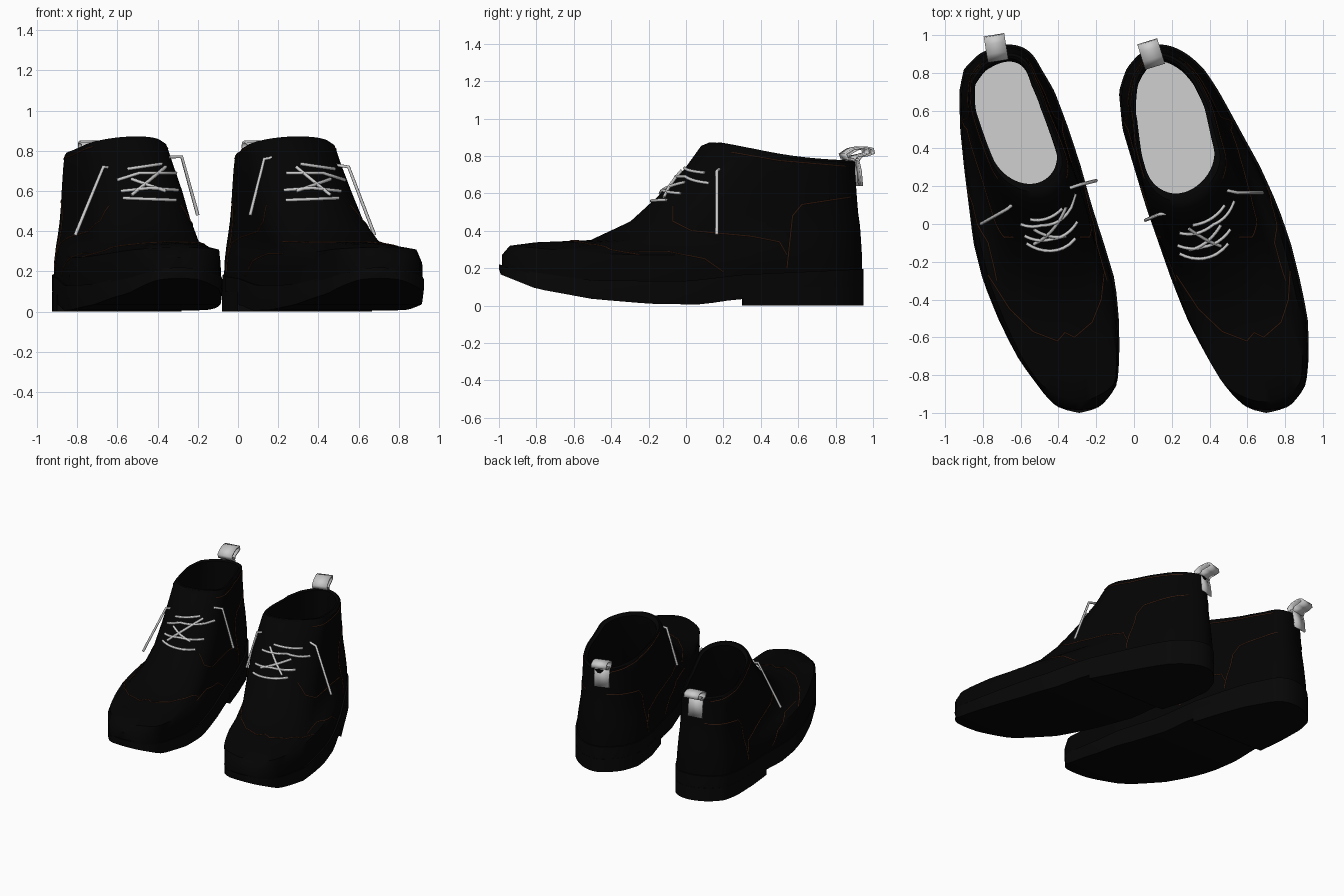
import bpy, bmesh, math
from mathutils import Vector
from mathutils.bvhtree import BVHTree

if "Cube" in bpy.data.objects:
    bpy.data.objects.remove(bpy.data.objects["Cube"])

N = 72
# plan outline: y, then left/right edge of the left shoe and of the right shoe
PLAN = [(-1.0, -.29, -.29, .70, .70), (-.95, -.42, -.17, .58, .83), (-.85, -.51, -.09, .48, .91),
        (-.7, -.62, -.078, .385, .925), (-.5, -.72, -.08, .28, .92), (-.3, -.80, -.10, .20, .88),
        (-.1, -.85, -.16, .13, .83), (.1, -.875, -.225, .06, .76), (.3, -.90, -.28, 0, .67),
        (.5, -.92, -.345, -.06, .56), (.7, -.925, -.42, -.08, .45), (.82, -.90, -.49, -.04, .37),
        (.9, -.82, -.54, .03, .28), (.95, -.66, -.66, .14, .14)]
# rings: front y, front z, back y, back z, sag, front width, back width, nose radius, lean
UPPER = [(-.985, .27, .94, .28, -.065, .97, .96, .05, 0),
         (-.94, .32, .935, .36, -.07, .91, .93, .12, .1), (-.8, .338, .93, .43, -.09, .77, .91, .3, .25),
         (-.5, .35, .92, .50, -.05, .68, .89, .4, .5), (-.28, .45, .915, .56, -.02, .67, .87, .35, .7),
         (-.12, .59, .91, .63, 0, .65, .86, .3, .85), (.02, .73, .905, .70, 0, .62, .85, .25, .95),
         (.11, .855, .905, .765, -.02, .58, .84, .22, 1), (.15, .872, .89, .775, -.02, .55, .80, .2, 1),
         (.19, .86, .875, .765, -.02, .50, .76, .17, 1), (.12, .5, .86, .45, 0, .52, .78, .2, .8),
         (0, .25, .87, .2, 0, .6, .8, .25, .5)]


def lerp(a, b, t):
    return a + (b - a) * t


def table(y, rows):
    y = min(max(y, rows[0][0]), rows[-1][0])
    for a, b in zip(rows, rows[1:]):
        if y <= b[0]:
            return a, b, (y - a[0]) / (b[0] - a[0])


def plan(y, i):
    """Centre and half width of shoe i at y; squares are blended so the ends stay round."""
    a, b, t = table(y, PLAN)
    l, r = 1 + 2 * i, 2 + 2 * i
    c = lerp(a[l] + a[r], b[l] + b[r], t) / 2
    return c, math.sqrt(lerp((a[r] - a[l]) ** 2, (b[r] - b[l]) ** 2, t)) / 2


def height(y, rows):
    a, b, t = table(y, rows)
    return lerp(a[1], b[1], t)


def ring(i, yf, zf, yb, zb, sag=0, kf=1, kb=1, nose=.02, lean=0, zfun=None):
    pts = []
    for j in range(N):
        t = 2 * math.pi * j / N
        s = (1 - math.cos(t)) / 2
        y = lerp(yf, yb, s)
        c, hw = plan(y + (.95 - yb), i)
        d = min(1, (y - yf) / nose)
        x = hw * lerp(kf, kb, s) * math.sqrt(max(0, 1 - (1 - d) ** 2))
        x = x if t < math.pi else -x
        c += (1, -1)[i] * .09 * lean * min(1, max(0, (.6 - y) / .6))
        z = zfun(y) if zfun else lerp(zf, zb, s) + sag * math.sin(math.pi * s)
        # the instep is turned with the shoe's own axis
        turn = lean * (1 - s) * ((.2, .42)[i] * x + (.025, -.015)[i])
        pts.append((c + x, y + turn, z))
    return pts


def mesh_object(name, bm, mat=None, smooth=True):
    bmesh.ops.recalc_face_normals(bm, faces=bm.faces)
    me = bpy.data.meshes.new(name)
    bm.to_mesh(me)
    bm.free()
    ob = bpy.data.objects.new(name, me)
    bpy.context.collection.objects.link(ob)
    if mat:
        me.materials.append(mat)
    if smooth:
        bpy.context.view_layer.objects.active = ob
        ob.select_set(True)
        bpy.ops.object.shade_smooth_by_angle(angle=math.radians(40))
        ob.select_set(False)
    return ob


def loft(name, rings, mat, caps=True):
    bm = bmesh.new()
    vs = [[bm.verts.new(p) for p in r] for r in rings]
    for a, b in zip(vs, vs[1:]):
        for j in range(N):
            k = (j + 1) % N
            bm.faces.new((a[j], a[k], b[k], b[j]))
    if caps:  # bridge left and right sides so bent caps stay clean
        for r in (vs[0], vs[-1]):
            bm.faces.new((r[0], r[1], r[-1]))
            for j in range(1, N // 2 - 1):
                bm.faces.new((r[j], r[j + 1], r[N - j - 1], r[N - j]))
            h = N // 2
            bm.faces.new((r[h - 1], r[h], r[h + 1]))
    return mesh_object(name, bm, mat)


def tubes(name, lines, radius, mat=None):
    cu = bpy.data.curves.new(name, 'CURVE')
    cu.dimensions = '3D'
    cu.bevel_depth = radius
    cu.bevel_resolution = 1
    cu.use_fill_caps = True
    for pts in lines:
        sp = cu.splines.new('POLY')
        sp.points.add(len(pts) - 1)
        for p, q in zip(sp.points, pts):
            p.co = (*q, 1)
    if mat:
        cu.materials.append(mat)
    bpy.context.collection.objects.link(bpy.data.objects.new(name, cu))


def project(bvh, pts, origin, axis, lift):
    """Densify a 2D line, then drop it onto the upper."""
    out = []
    for a, b in zip(pts, pts[1:]):
        for k in range(9):
            p = (lerp(a[0], b[0], k / 8), lerp(a[1], b[1], k / 8))
            hit, nor, _, _ = bvh.ray_cast(Vector(origin(*p)), Vector(axis))
            if hit:
                out.append(hit - Vector(axis) * lift)
    return out


def material(name, *rgb):
    m = bpy.data.materials.new(name)
    m.diffuse_color = (*rgb, 1)
    m.use_nodes = True
    m.node_tree.nodes["Principled BSDF"].inputs["Base Color"].default_value = m.diffuse_color
    return m


leather = material("black_leather", .001, .001, .001)
rubber = material("black_rubber", .002, .002, .002)
thread = material("dark_thread", .1, .03, .012)

SOLE_LOW = [(-1, .17), (-.8, .09), (-.5, .035), (-.2, .01), (.08, .005), (.28, .035), (.95, .035)]
SOLE_TOP = [(-1, .22), (-.8, .175), (-.5, .135), (0, .13), (.3, .165), (.95, .195)]
SIDE_SEAMS = [[(-.07, .53), (-.07, .45), (.03, .4), (.35, .37), (.5, .34), (.54, .27)],
              [(.54, .2), (.57, .48), (.62, .54), (.88, .58)],
              [(-.3, .29), (-.1, .29), (.1, .25), (.2, .18)],
              [(.24, .82), (.5, .775), (.85, .745)]]
WING = [(-.9, -.27), (-.75, -.45), (-.5, -.57), (-.12, -.62), (.05, -.575), (.2, -.6),
        (.55, -.52), (.75, -.4), (.88, -.25)]
LACES = [[(-.11, .71), (.06, .735)], [(-.16, .655), (-.05, .69), (.13, .69)],
         [(-.14, .6), (0, .615), (.14, .605)], [(-.13, .565), (.13, .555)],
         [(-.09, .58), (.08, .72)], [(-.09, .66), (.08, .6)]]
LACE_ENDS = [[[(-.60, .14, .71), (-.67, .08, .72), (-.81, 0, .38)],
              [(-.34, .19, .77), (-.28, .21, .77), (-.2, .23, .48)]],
             [[(.48, .18, .73), (.55, .165, .72), (.68, .165, .38)],
              [(.2, .06, .77), (.13, .05, .76), (.06, .02, .48)]]]
TAB = [(.065, .64), (.058, .72), (.045, .78), (.01, .785), (0, .81), (.04, .835), (.09, .845),
       (.125, .838), (.13, .815), (.1, .805), (.06, .797), (.045, .77)]

for i, side in enumerate(("left", "right")):
    low, top = (lambda y: height(y, SOLE_LOW)), (lambda y: height(y, SOLE_TOP))

    # upper with its inner lining, and the grey insole
    rings = [ring(i, -.985, 0, .94, 0, kf=.98, kb=.97, zfun=lambda y: top(y) - .01)]
    rings += [ring(i, *r) for r in UPPER]
    upper = loft(side + "_upper", rings, leather, caps=False)
    bm = bmesh.new()
    bm.faces.new([bm.verts.new(p) for p in rings[-1]])
    mesh_object(side + "_insole", bm, None, False)

    # sole and heel block
    loft(side + "_sole", [ring(i, -.99, 0, .945, 0, kf=.98, kb=.98, zfun=low),
                          ring(i, -1, 0, .95, 0, zfun=lambda y: lerp(low(y), top(y), .5)),
                          ring(i, -1, 0, .95, 0, zfun=top)], rubber)
    loft(side + "_heel", [ring(i, .3, z, .95, z, nose=.004) for z in (0, .1)], rubber)

    # seams and laces laid on the upper
    bm = bmesh.new()
    bm.from_mesh(upper.data)
    bvh = BVHTree.FromBMesh(bm)
    bm.free()
    seams = [project(bvh, s, lambda y, z: (3 * d, y, z), (-d, 0, 0), .001)
             for s in SIDE_SEAMS for d in (-1, 1)]
    wing = [(plan(y, i)[0] + f * plan(y, i)[1], y) for f, y in WING]
    seams.append(project(bvh, wing, lambda x, y: (x, y, 3), (0, 0, -1), .001))
    tubes(side + "_stitching", [s for s in seams if len(s) > 1], .003, thread)
    cx, m = ((-.44, 1), (.37, -1))[i]
    bars = [project(bvh, b, lambda u, z: (cx + m * u, -3, z), (0, 1, 0), .008) for b in LACES]
    tubes(side + "_laces", [b for b in bars if len(b) > 1] + LACE_ENDS[i], .009)

    # pull tab loop at the back
    bx, by, ang = ((-.72, .868, .16), (.11, .838, .3))[i]
    out, across = Vector((-math.sin(ang), math.cos(ang), 0)), Vector((math.cos(ang), math.sin(ang), 0))
    bm = bmesh.new()
    rows = []
    for d, z in TAB:
        p = Vector((bx, by, z)) + out * d
        rows.append([bm.verts.new(p + across * w) for w in (-.055, .055)])
    for a, b in zip(rows, rows[1:]):
        bm.faces.new((a[0], a[1], b[1], b[0]))
    tab = mesh_object(side + "_pull_tab", bm)
    sol = tab.modifiers.new("thickness", 'SOLIDIFY')
    sol.thickness = .012
    sol.offset = 0
